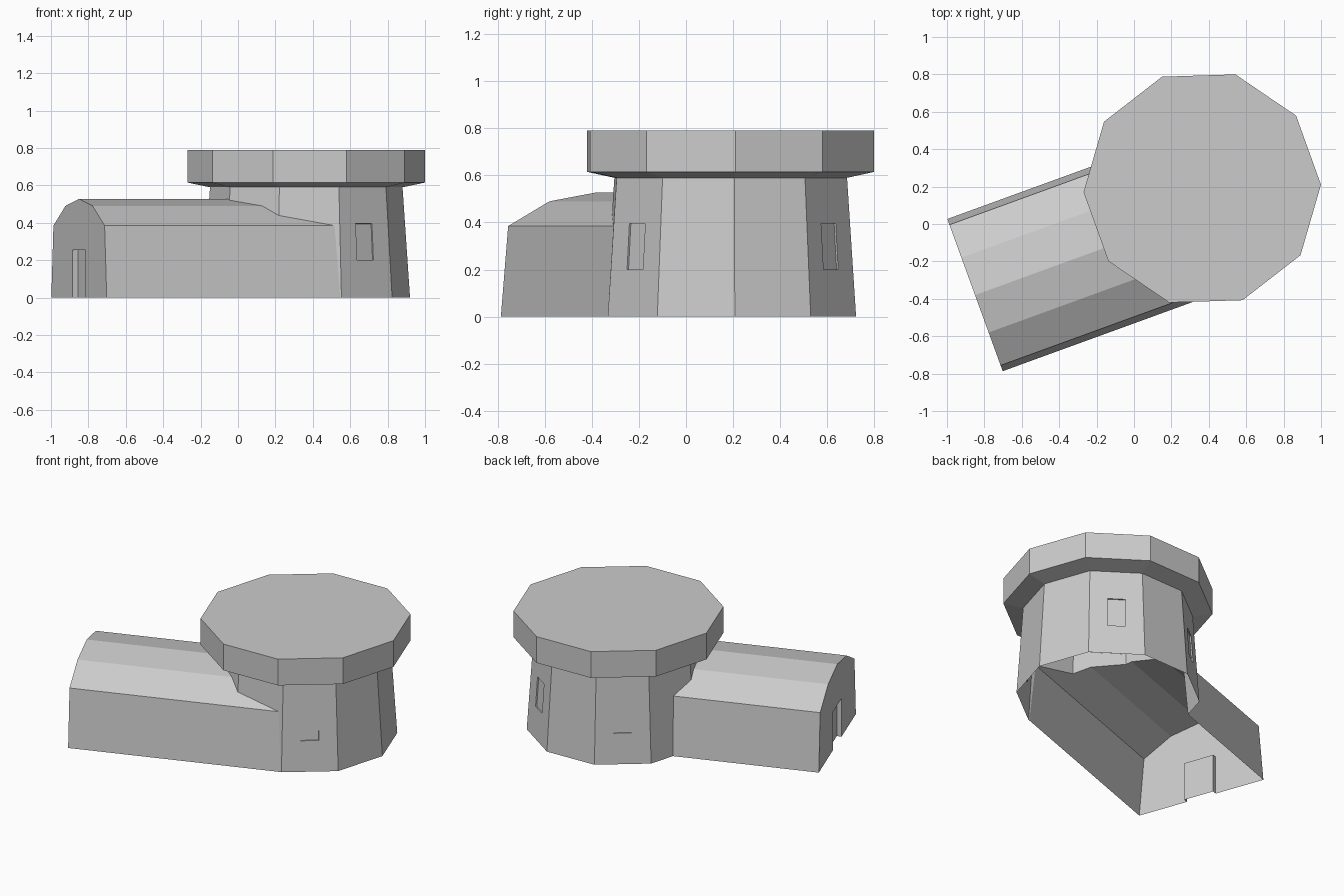
import bpy, bmesh, math
from mathutils import Matrix, Vector

if "Cube" in bpy.data.objects:
    bpy.data.objects.remove(bpy.data.objects["Cube"])

stone = bpy.data.materials.new("grey stone")
stone.diffuse_color = (0.6, 0.6, 0.6, 1)
stone.use_nodes = True
stone.node_tree.nodes["Principled BSDF"].inputs["Base Color"].default_value = stone.diffuse_color


def make(name, bm):
    bmesh.ops.recalc_face_normals(bm, faces=bm.faces[:])
    me = bpy.data.meshes.new(name)
    bm.to_mesh(me)
    bm.free()
    me.materials.append(stone)
    ob = bpy.data.objects.new(name, me)
    bpy.context.collection.objects.link(ob)
    return ob


def skin(name, rings, matrix):
    """Closed solid through a list of equal-length rings."""
    bm = bmesh.new()
    vs = [[bm.verts.new(matrix @ Vector(p)) for p in r] for r in rings]
    n = len(vs[0])
    for a, b in zip(vs, vs[1:]):
        for i in range(n):
            j = (i + 1) % n
            bm.faces.new((a[i], a[j], b[j], b[i]))
    bm.faces.new(vs[0])
    bm.faces.new(vs[-1])
    return make(name, bm)


def box(name, size, matrix):
    bm = bmesh.new()
    bmesh.ops.create_cube(bm, size=1, matrix=matrix @ Matrix.Diagonal((*size, 1)))
    return make(name, bm)


def combine(target, other, op):
    mod = target.modifiers.new(op, 'BOOLEAN')
    mod.operation, mod.object, mod.solver = op, other, 'EXACT'
    bpy.context.view_layer.objects.active = target
    bpy.ops.object.modifier_apply(modifier=mod.name)
    bpy.data.objects.remove(other)


# ten-sided tapering tower with an overhanging cap
START = math.radians(1.8)
STEP = math.tau / 10
tower_at = Matrix.Translation((0.365, 0.19, 0))
rings = [[(r * math.cos(START + i * STEP), r * math.sin(START + i * STEP), z)
          for i in range(10)]
         for r, z in [(0.555, 0), (0.515, 0.59), (0.635, 0.615), (0.635, 0.79)]]
bunker = skin("tower_and_hall", rings, tower_at)

# vaulted hall running into the tower
half = [(0.433, 0), (0.40, 0.385), (0.213, 0.49)]
profile = half + [(0, 0.528)] + [(-v, z) for v, z in reversed(half)]
hall_at = Matrix.Translation((-0.85, -0.38, 0)) @ Matrix.Rotation(math.radians(20), 4, 'Z')
hall = skin("hall", [[(u, v, z) for v, z in profile] for u in (0, 1.335)], hall_at)
combine(bunker, hall, 'UNION')

# recessed doorway in the gable
door = box("door_cutter", (0.06, 0.2, 0.51), hall_at)
combine(bunker, door, 'DIFFERENCE')

# shallow window recesses on the free tower walls
tilt = math.atan((0.555 - 0.515) * math.cos(STEP / 2) / 0.59)
for side in (1, 3, 8):
    at = (tower_at @ Matrix.Rotation(START + (side + 0.5) * STEP, 4, 'Z')
          @ Matrix.Translation((0.5085, 0, 0.298)) @ Matrix.Rotation(-tilt, 4, 'Y'))
    window = box("window_cutter", (0.016, 0.11, 0.195), at)
    combine(bunker, window, 'DIFFERENCE')

# open underside
bm = bmesh.new()
bm.from_mesh(bunker.data)
floor = [f for f in bm.faces if all(v.co.z < 0.001 for v in f.verts)]
bmesh.ops.delete(bm, geom=floor, context='FACES')
bm.to_mesh(bunker.data)
bm.free()
